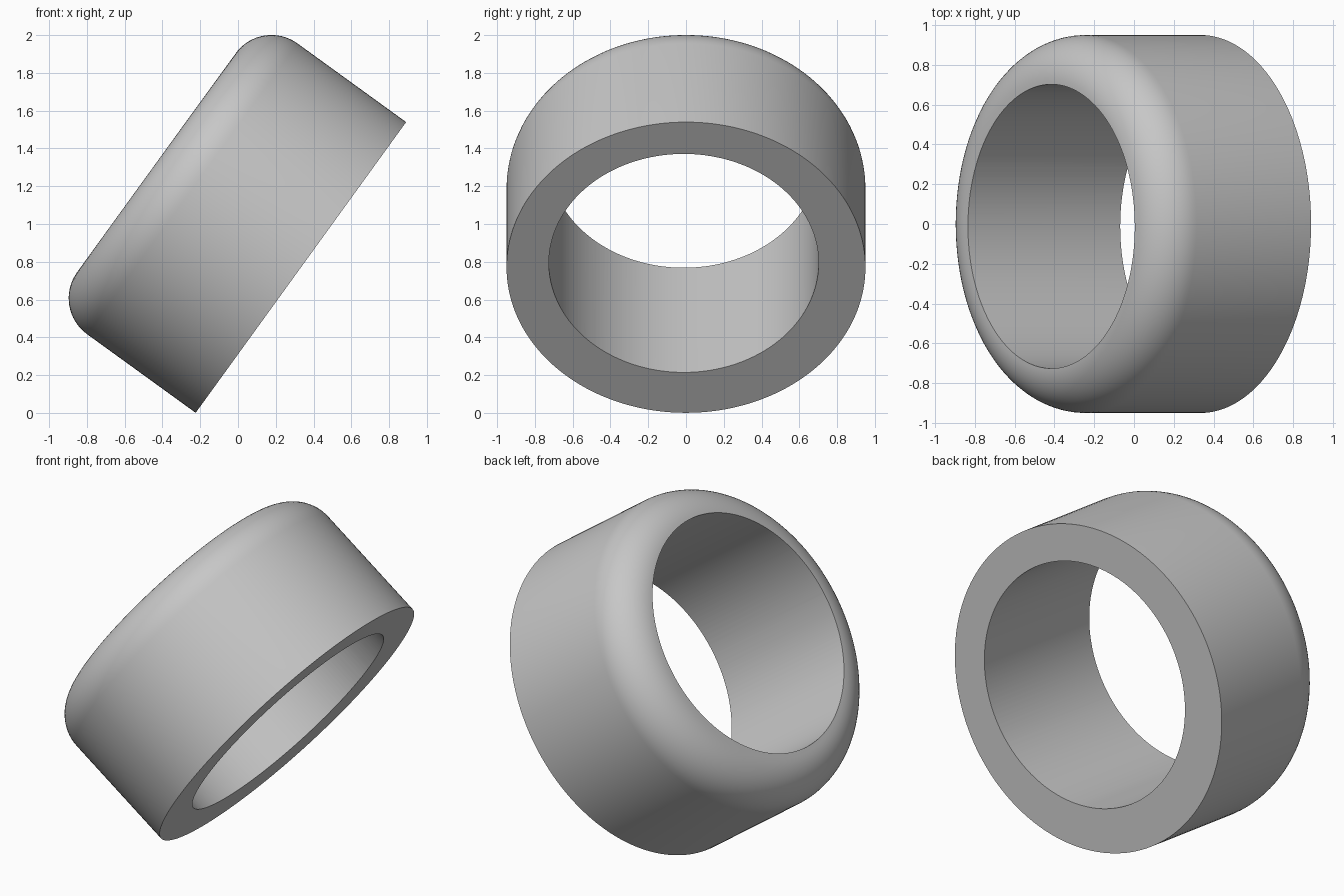
import bpy, bmesh
from math import pi, sin, cos, radians
from mathutils import Matrix, Vector

cube = bpy.data.objects.get("Cube")
if cube:
    bpy.data.objects.remove(cube, do_unlink=True)

RADIUS, HEIGHT, FILLET, HOLE = 0.95, 0.945, 0.235, 0.714
SIDES = 160
# The ring leans over to its right, resting on its lower rim
PLACE = Matrix.Translation((0.333, 0, 0.77)) @ Matrix.Rotation(radians(-54.1), 4, 'Y')


def lathe(name, profile):
    """Revolve (radius, height) points about z; the ends lie on the axis."""
    bm = bmesh.new()
    verts = [bm.verts.new((r, 0, z)) for r, z in profile]
    edges = [bm.edges.new(pair) for pair in zip(verts, verts[1:])]
    bmesh.ops.spin(bm, geom=verts + edges, cent=(0, 0, 0), axis=(0, 0, 1),
                   angle=2 * pi, steps=SIDES)
    bmesh.ops.remove_doubles(bm, verts=bm.verts, dist=1e-4)
    bmesh.ops.recalc_face_normals(bm, faces=bm.faces)
    mesh = bpy.data.meshes.new(name)
    bm.to_mesh(mesh)
    bm.free()
    obj = bpy.data.objects.new(name, mesh)
    bpy.context.collection.objects.link(obj)
    obj.matrix_world = PLACE
    return obj


# Material
grey = bpy.data.materials.new("plain grey")
grey.use_nodes = True
colour = (0.57, 0.57, 0.57, 1)
grey.diffuse_color = colour
grey.node_tree.nodes["Principled BSDF"].inputs["Base Color"].default_value = colour

# Ring body with one rounded outer rim
arc = [(RADIUS - FILLET + FILLET * cos(a), HEIGHT - FILLET + FILLET * sin(a))
       for a in (pi / 2 * i / 16 for i in range(17))]
ring = lathe("ring", [(0, 0), (RADIUS, 0)] + arc + [(0, HEIGHT)])
ring.data.materials.append(grey)

# Slightly off-centre bore
bore = lathe("bore_cutter", [(0, -0.3), (HOLE, -0.3), (HOLE, 1.3), (0, 1.3)])
bore.matrix_world = PLACE @ Matrix.Translation((0.028, -0.012, 0))
bore.data.materials.append(grey)
bore.hide_render = True
cut = ring.modifiers.new("bore", 'BOOLEAN')
cut.operation = 'DIFFERENCE'
cut.solver = 'EXACT'
cut.object = bore

# Apply the cut, drop the cutter, and smooth the curved faces
bpy.ops.object.select_all(action='DESELECT')
ring.select_set(True)
bpy.context.view_layer.objects.active = ring
bpy.context.view_layer.update()
bpy.ops.object.modifier_apply(modifier=cut.name)
bpy.data.objects.remove(bore, do_unlink=True)
bpy.ops.object.shade_smooth_by_angle(angle=radians(30))
